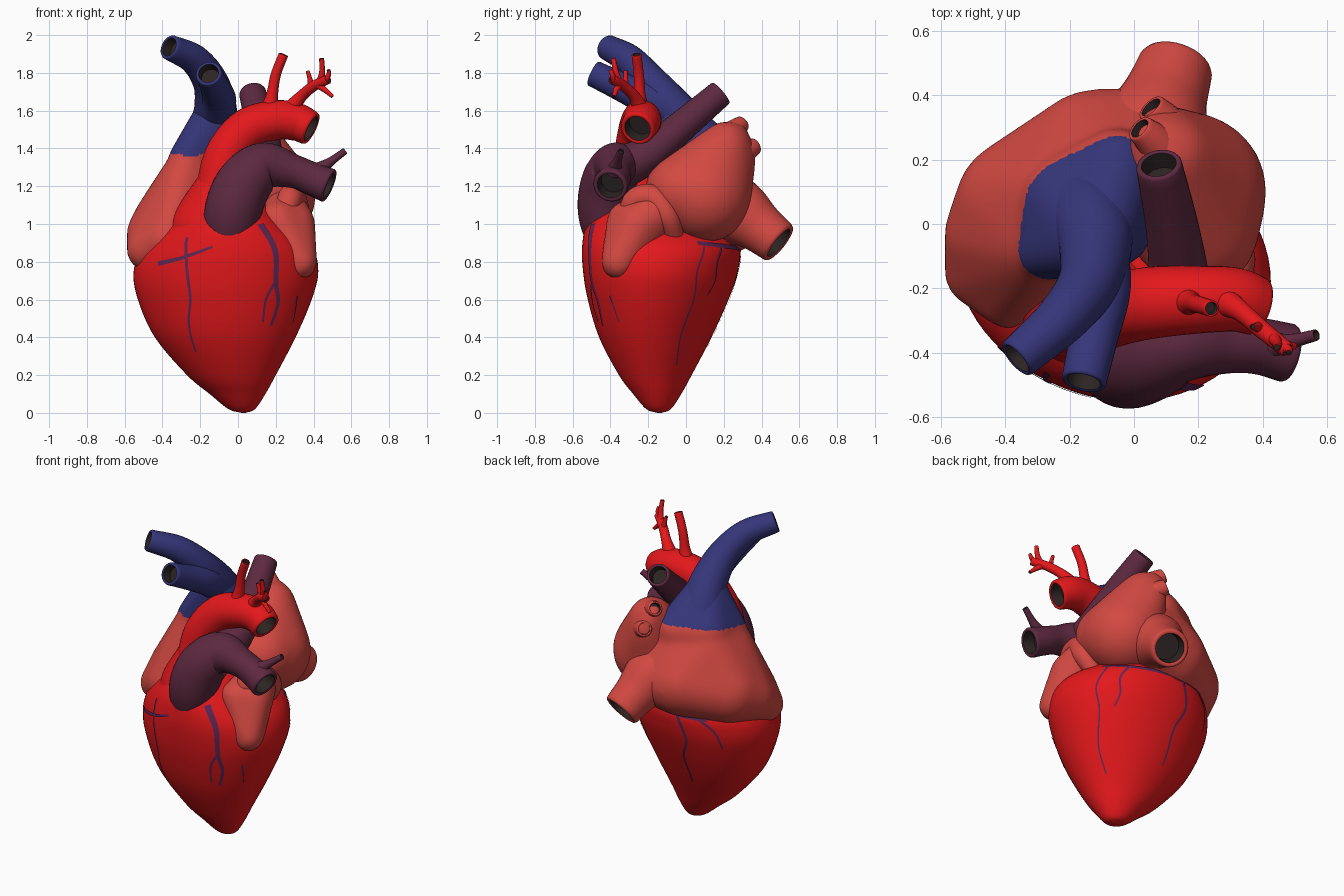
import bpy, bmesh, math
from mathutils import Vector


def material(name, rgb):
    m = bpy.data.materials.new(name)
    m.diffuse_color = (*rgb, 1)
    return m


RED = material("muscle_red", (0.77, 0.009, 0.011))
SALMON = material("atrium_salmon", (0.65, 0.066, 0.054))
BLUE = material("vein_blue", (0.036, 0.036, 0.195))
PURPLE = material("artery_purple", (0.11, 0.022, 0.05))
DARK = material("hollow_dark", (0.025, 0.018, 0.017))
CORONARY = material("coronary_violet", (0.11, 0.02, 0.09))


def finish(name, bm, mats):
    bmesh.ops.recalc_face_normals(bm, faces=bm.faces)
    me = bpy.data.meshes.new(name)
    bm.to_mesh(me)
    bm.free()
    for m in mats:
        me.materials.append(m)
    ob = bpy.data.objects.new(name, me)
    bpy.context.collection.objects.link(ob)
    bpy.ops.object.select_all(action='DESELECT')
    ob.select_set(True)
    bpy.context.view_layer.objects.active = ob
    bpy.ops.object.shade_smooth_by_angle(angle=math.radians(50))
    return ob


def spline(rows, steps=8):
    """Catmull-Rom through rows of any length."""
    p = [Vector(r) for r in rows]
    p = [p[0] * 2 - p[1]] + p + [p[-1] * 2 - p[-2]]
    out = []
    for i in range(1, len(p) - 2):
        a, b, c, d = p[i - 1:i + 3]
        for s in range(steps):
            t = s / steps
            out.append(0.5 * (b * 2 + (c - a) * t + (a * 2 - b * 5 + c * 4 - d) * t * t
                              + (b * 3 - a - c * 3 + d) * t ** 3))
    return out + [p[-2]]


def bridge(bm, a, b, mat=0):
    n = len(a)
    for i in range(n):
        bm.faces.new((a[i], a[(i + 1) % n], b[(i + 1) % n], b[i])).material_index = mat


def tube(name, pts, mat, n=32):
    """Vessel through (x, y, z, radius) points, with a hollow dark far end."""
    path = spline(pts)
    c = [p.to_3d() for p in path]
    bm = bmesh.new()
    u = Vector((0.3, 1, 0.2))

    def ring(pos, r, u, v):
        return [bm.verts.new(pos + (u * math.cos(k * math.tau / n) + v * math.sin(k * math.tau / n)) * r)
                for k in range(n)]

    prev = None
    for i, p in enumerate(path):
        t = (c[min(i + 1, len(c) - 1)] - c[max(i - 1, 0)]).normalized()
        u = (u - t * u.dot(t)).normalized()
        v = t.cross(u)
        cur = ring(c[i], p[3], u, v)
        if prev:
            bridge(bm, prev, cur)
        else:
            bm.faces.new(cur)
        prev = cur
    # rounded lip, then the dark bore
    r = path[-1][3]
    for off, k, m in ((0.1, 0.95, 0), (0.13, 0.86, 0), (0.08, 0.76, 0), (-0.7, 0.7, 1)):
        cur = ring(c[-1] + t * r * off, r * k, u, v)
        bridge(bm, prev, cur, m)
        prev = cur
    bm.faces.new(prev).material_index = 1
    return finish(name, bm, [mat, DARK])


def blob(name, sets, mats, voxel=0.02, split=None):
    """Smooth skin over hulls of (x, y, z, radius) spheres; second colour above split."""
    bm = bmesh.new()
    for spheres in sets:
        new = []
        for x, y, z, r in spheres:
            for i in range(1, 14):
                for j in range(24):
                    a, b = i * math.pi / 14, j * math.tau / 24
                    new.append(bm.verts.new((x + r * math.sin(a) * math.cos(b),
                                             y + r * math.sin(a) * math.sin(b), z + r * math.cos(a))))
        bmesh.ops.convex_hull(bm, input=new)
        bmesh.ops.delete(bm, geom=[v for v in bm.verts if not v.link_faces], context='VERTS')
    ob = finish(name, bm, mats)
    rm = ob.modifiers.new("remesh", 'REMESH')
    rm.mode, rm.voxel_size, rm.use_smooth_shade = 'VOXEL', voxel, True
    sm = ob.modifiers.new("smooth", 'SMOOTH')
    sm.factor, sm.iterations = 0.5, 20
    if split:
        bpy.ops.object.modifier_apply(modifier="remesh")
        bpy.ops.object.modifier_apply(modifier="smooth")
        for f in ob.data.polygons:
            f.material_index = int(f.center.z - 0.15 * f.center.y > split)
    return ob


# ventricles: lofted ovals, rows are z, x min, x max, y min, y max
ROWS = spline([
    (0.0, 0.02, 0.04, -0.15, -0.13), (0.02, -0.05, 0.09, -0.21, -0.08),
    (0.1, -0.15, 0.145, -0.28, -0.025), (0.2, -0.27, 0.2, -0.355, 0.03),
    (0.4, -0.44, 0.305, -0.46, 0.135), (0.6, -0.53, 0.39, -0.52, 0.225),
    (0.75, -0.552, 0.425, -0.545, 0.275), (0.88, -0.5, 0.39, -0.55, 0.28),
    (1.0, -0.37, 0.26, -0.525, 0.18), (1.1, -0.25, 0.15, -0.44, 0.05),
    (1.17, -0.17, 0.07, -0.35, -0.1)])


def on_row(r, deg, grow=0.0):
    a, b = math.radians(deg), math.radians(deg - 6)   # phase shift slants the oval
    return Vector(((r[1] + r[2]) / 2 + ((r[2] - r[1]) / 2 + grow) * math.cos(a),
                   (r[3] + r[4]) / 2 + ((r[4] - r[3]) / 2 + grow) * math.sin(b), r[0]))


bm = bmesh.new()
prev = None
for row in ROWS:
    cur = [bm.verts.new(on_row(row, k * 360 / 72)) for k in range(72)]
    if prev:
        bridge(bm, prev, cur)
    else:
        bm.faces.new(cur)
    prev = cur
bm.faces.new(prev)
finish("ventricles", bm, [RED])


# coronary vessels: thin ribbons lying on the ventricle surface
def surf(deg, z, grow=0.005):
    for a, b in zip(ROWS, ROWS[1:]):
        if b[0] >= z:
            return on_row(a.lerp(b, (z - a[0]) / (b[0] - a[0])), deg, grow)


def ribbon(bm, pts, w0, w1):
    path = spline(pts, 10)
    prev = None
    for i, (deg, z) in enumerate(path):
        p = surf(deg, z)
        t = surf(*path[min(i + 1, len(path) - 1)]) - surf(*path[max(i - 1, 0)])
        nrm = (surf(deg + 1, z) - surf(deg - 1, z)).cross(surf(deg, z + 0.01) - surf(deg, z - 0.01))
        side = t.cross(nrm).normalized() * (w0 + (w1 - w0) * i / len(path))
        cur = [bm.verts.new(p - side), bm.verts.new(p + side)]
        if prev:
            bm.faces.new((prev[0], prev[1], cur[1], cur[0]))
        prev = cur


bm = bmesh.new()
for pts, w0, w1 in (
        ([(-57, 1.0), (-57, 0.85), (-57, 0.7), (-52, 0.58), (-53, 0.46)], 0.02, 0.007),
        ([(-57, 0.7), (-62, 0.6), (-61, 0.48)], 0.008, 0.005),
        ([(-36, 0.62), (-33, 0.55), (-30, 0.48)], 0.006, 0.003),
        ([(-122, 0.93), (-116, 0.8), (-113, 0.62), (-117, 0.48), (-120, 0.32)], 0.01, 0.005),
        ([(-138, 0.79), (-120, 0.82), (-100, 0.88)], 0.013, 0.006),
        ([(35, 0.9), (65, 0.88), (95, 0.87), (125, 0.86)], 0.013, 0.014),
        ([(40, 0.89), (34, 0.75), (36, 0.6), (32, 0.4), (36, 0.25)], 0.006, 0.004),
        ([(56, 0.88), (51, 0.8), (52, 0.7), (48, 0.62)], 0.008, 0.004),
        ([(100, 0.87), (104, 0.7), (98, 0.55), (101, 0.35)], 0.011, 0.005),
        ([(118, 0.86), (128, 0.78), (132, 0.66)], 0.009, 0.005)):
    ribbon(bm, pts, w0, w1)
finish("coronary_vessels", bm, [CORONARY])

# right atrium, running up into the blue base of the upper vena cava
blob("right_atrium", [
    [(-0.48, -0.15, 0.86, 0.11), (-0.38, -0.22, 0.92, 0.11), (-0.35, 0.06, 1.0, 0.207),
     (-0.44, -0.03, 0.95, 0.15), (-0.2, 0.06, 1.23, 0.2), (-0.12, 0.21, 1.05, 0.21),
     (0.06, 0.27, 1.05, 0.155), (-0.275, -0.08, 1.31, 0.1), (-0.06, 0.15, 1.3, 0.14)],
    [(-0.275, -0.08, 1.34, 0.095), (-0.05, 0.17, 1.36, 0.13), (-0.04, -0.03, 1.4, 0.095),
     (-0.19, 0.06, 1.34, 0.165), (-0.12, -0.05, 1.56, 0.12)]], [SALMON, BLUE], 0.015, 1.39)
# left atrium, drawn out towards the lung veins
blob("left_atrium", [
    [(0.165, 0.1, 1.15, 0.25), (0.2, -0.02, 1.18, 0.19), (0.17, -0.1, 1.2, 0.12),
     (0.11, 0.21, 1.41, 0.135), (0.07, 0.26, 1.47, 0.075), (0.09, 0.3, 1.37, 0.075)]], [SALMON])
# left auricle: a tongue hanging over the ventricle
blob("left_auricle", [
    [(0.325, -0.355, 0.8, 0.096), (0.29, -0.25, 1.0, 0.12), (0.215, -0.32, 1.02, 0.1),
     (0.25, -0.15, 1.07, 0.12)]], [SALMON], 0.015)
tube("auricle_fold", [
    (0.23, -0.32, 0.98, 0.05), (0.27, -0.27, 1.12, 0.065), (0.29, -0.17, 1.135, 0.07),
    (0.31, -0.1, 1.04, 0.065), (0.26, -0.06, 0.93, 0.05)], SALMON)

# salmon veins entering the atria
tube("lower_vena_cava", [
    (-0.02, 0.13, 1.14, 0.2), (0.055, 0.28, 1.06, 0.175), (0.095, 0.39, 0.98, 0.135),
    (0.128, 0.485, 0.905, 0.118)], SALMON)
for i, pts in enumerate((
        [(0.13, 0.18, 1.42, 0.1), (0.07, 0.25, 1.49, 0.062), (0.02, 0.295, 1.53, 0.044)],
        [(0.16, 0.2, 1.32, 0.1), (0.1, 0.31, 1.38, 0.062), (0.055, 0.36, 1.41, 0.047)])):
    tube(f"lung_vein_{i + 1}", pts, SALMON, 24)

# blue upper vena cava with its two branches
tube("upper_vena_cava", [
    (-0.145, 0.04, 1.43, 0.14), (-0.13, 0.0, 1.52, 0.125), (-0.12, -0.08, 1.62, 0.112),
    (-0.145, -0.19, 1.75, 0.094), (-0.23, -0.3, 1.87, 0.08), (-0.36, -0.415, 1.935, 0.067)], BLUE)
tube("upper_vena_cava_branch", [
    (-0.12, -0.06, 1.58, 0.1), (-0.1, -0.2, 1.66, 0.09), (-0.125, -0.35, 1.73, 0.076),
    (-0.155, -0.485, 1.795, 0.07)], BLUE)

# aorta with its flared root, and the neck arteries
blob("aorta_root", [
    [(-0.12, -0.22, 0.95, 0.25), (-0.1, -0.27, 1.12, 0.14), (-0.095, -0.28, 1.24, 0.105)]], [RED])
tube("aorta", [
    (-0.08, -0.26, 0.92, 0.19), (-0.1, -0.28, 1.17, 0.125), (-0.065, -0.27, 1.36, 0.112),
    (0.05, -0.245, 1.5, 0.112), (0.2, -0.235, 1.55, 0.105), (0.31, -0.235, 1.54, 0.1),
    (0.38, -0.255, 1.508, 0.092)], RED)
tube("neck_artery", [
    (0.16, -0.24, 1.58, 0.055), (0.18, -0.245, 1.68, 0.032), (0.2, -0.25, 1.79, 0.027),
    (0.24, -0.262, 1.895, 0.026)], RED, 20)
tube("arm_artery", [
    (0.26, -0.23, 1.58, 0.055), (0.33, -0.27, 1.67, 0.032), (0.4, -0.33, 1.73, 0.028),
    (0.475, -0.39, 1.765, 0.025)], RED, 20)
for i, pts in enumerate((
        [(0.43, -0.35, 1.74, 0.022), (0.445, -0.37, 1.8, 0.016), (0.443, -0.385, 1.875, 0.013)],
        [(0.39, -0.32, 1.72, 0.02), (0.38, -0.32, 1.77, 0.013), (0.368, -0.32, 1.81, 0.01)],
        [(0.42, -0.35, 1.74, 0.022), (0.46, -0.37, 1.71, 0.015), (0.5, -0.38, 1.675, 0.01)],
        [(0.46, -0.38, 1.76, 0.018), (0.48, -0.39, 1.79, 0.013), (0.48, -0.4, 1.815, 0.01)])):
    tube(f"arm_artery_twig_{i + 1}", pts, RED, 14)

# purple lung artery, its rear branch and a small twig
tube("lung_artery", [
    (-0.045, -0.37, 0.86, 0.13), (-0.03, -0.42, 1.05, 0.15), (0.03, -0.41, 1.21, 0.148),
    (0.14, -0.37, 1.305, 0.128), (0.29, -0.375, 1.28, 0.09), (0.39, -0.38, 1.24, 0.088),
    (0.475, -0.4, 1.205, 0.092)], PURPLE)
tube("lung_artery_rear_branch", [
    (0.12, -0.36, 1.29, 0.12), (0.14, -0.2, 1.37, 0.098), (0.12, -0.02, 1.52, 0.083),
    (0.078, 0.18, 1.69, 0.072)], PURPLE)
tube("lung_artery_twig", [
    (0.42, -0.38, 1.28, 0.045), (0.49, -0.365, 1.33, 0.024), (0.565, -0.345, 1.385, 0.018)], PURPLE, 16)
